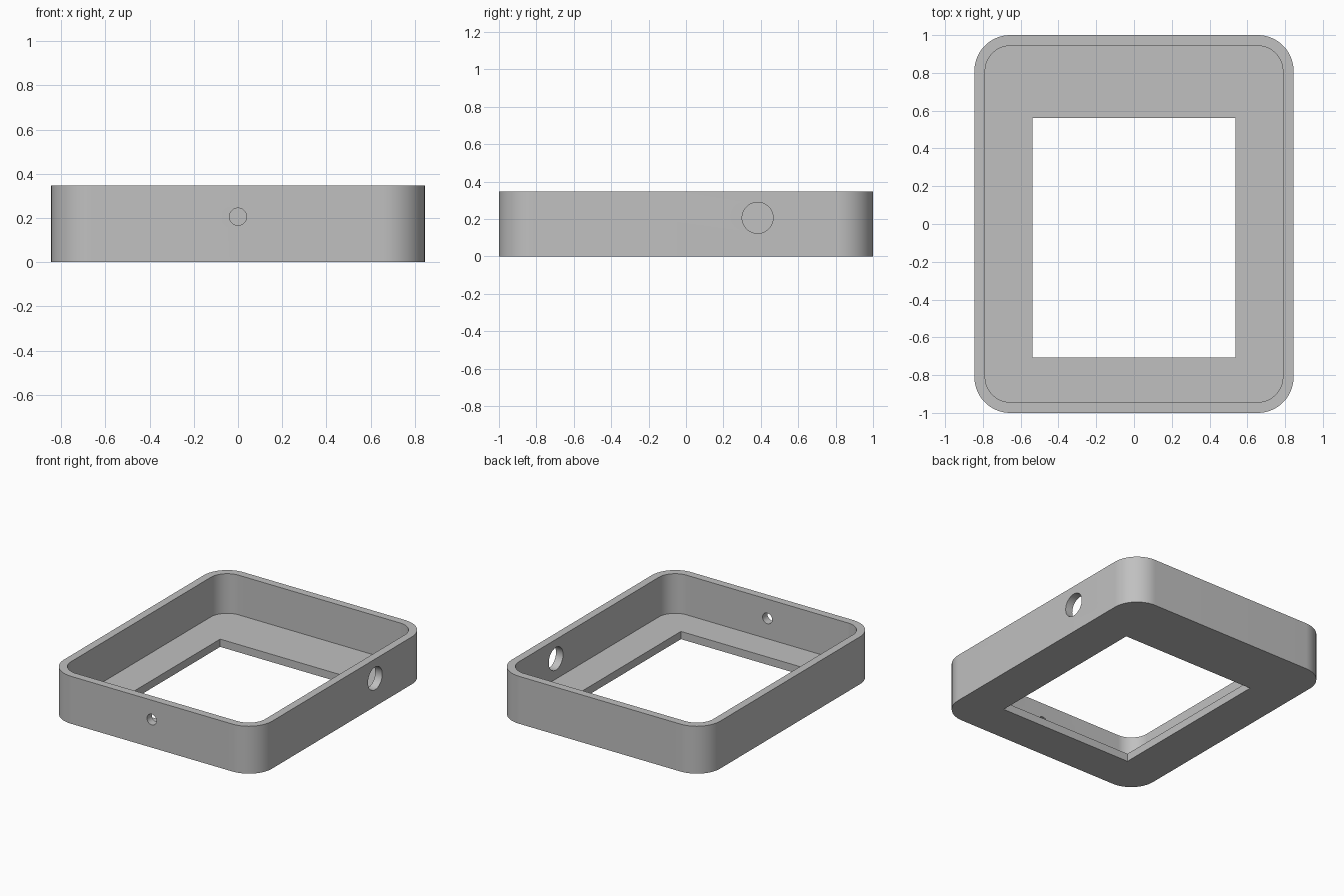
import bpy
import bmesh
import math
from mathutils import Matrix

if "Cube" in bpy.data.objects:
    bpy.data.objects.remove(bpy.data.objects["Cube"], do_unlink=True)

HALF_X, HALF_Y, HEIGHT = 0.845, 1.0, 0.348
WALL, RADIUS = 0.057, 0.19
HOLE_Z = 0.206

# Single grey material
grey = bpy.data.materials.new("plain grey")
grey.use_nodes = True
grey.diffuse_color = (0.53, 0.53, 0.53, 1)
grey.node_tree.nodes["Principled BSDF"].inputs["Base Color"].default_value = grey.diffuse_color


def finish(name, bm):
    mesh = bpy.data.meshes.new(name)
    bm.to_mesh(mesh)
    bm.free()
    mesh.materials.append(grey)
    obj = bpy.data.objects.new(name, mesh)
    bpy.context.collection.objects.link(obj)
    return obj


def block(name, x0, x1, y0, y1, z0, z1, radius=0):
    """Box with optionally rounded upright corners."""
    corners = [(x0, y0), (x1, y0), (x1, y1), (x0, y1)]
    bm = bmesh.new()
    face = bm.faces.new([bm.verts.new((x, y, z0)) for x, y in corners])
    extruded = bmesh.ops.extrude_face_region(bm, geom=[face], use_keep_orig=True)
    for v in extruded["geom"]:
        if isinstance(v, bmesh.types.BMVert):
            v.co.z = z1
    if radius:
        upright = [e for e in bm.edges if abs(e.verts[0].co.z - e.verts[1].co.z) > 0.01]
        bmesh.ops.bevel(bm, geom=upright, offset=radius, segments=24, profile=0.5, affect='EDGES')
    bmesh.ops.recalc_face_normals(bm, faces=bm.faces)
    return finish(name, bm)


def drill(name, radius, location, axis):
    """Round cutter lying along a horizontal axis."""
    bm = bmesh.new()
    turn = Matrix.Rotation(math.pi / 2, 4, axis)
    bmesh.ops.create_cone(bm, cap_ends=True, segments=48, radius1=radius, radius2=radius,
                          depth=0.3, matrix=Matrix.Translation(location) @ turn)
    return finish(name, bm)


# Tray body
tray = block("tray_frame", -HALF_X, HALF_X, -HALF_Y, HALF_Y, 0, HEIGHT, RADIUS)

# Cavity, floor window, front hole and side hole
ix, iy = HALF_X - WALL, HALF_Y - WALL
cutters = [
    block("cavity_cutter", -ix, ix, -iy, iy, WALL, HEIGHT + 0.1, RADIUS - WALL),
    block("window_cutter", -0.537, 0.537, -0.708, 0.56, -0.1, 0.2),
    drill("front_hole_cutter", 0.039, (0, -HALF_Y, HOLE_Z), 'X'),
    drill("side_hole_cutter", 0.083, (HALF_X, 0.383, HOLE_Z), 'Y'),
]
bpy.ops.object.select_all(action='DESELECT')
tray.select_set(True)
bpy.context.view_layer.objects.active = tray
for cutter in cutters:
    cutter.hide_render = True
    cut = tray.modifiers.new(cutter.name, 'BOOLEAN')
    cut.operation = 'DIFFERENCE'
    cut.solver = 'EXACT'
    cut.object = cutter
    bpy.ops.object.modifier_apply(modifier=cut.name)
    bpy.data.objects.remove(cutter, do_unlink=True)

bpy.ops.object.shade_smooth_by_angle(angle=math.radians(30))
